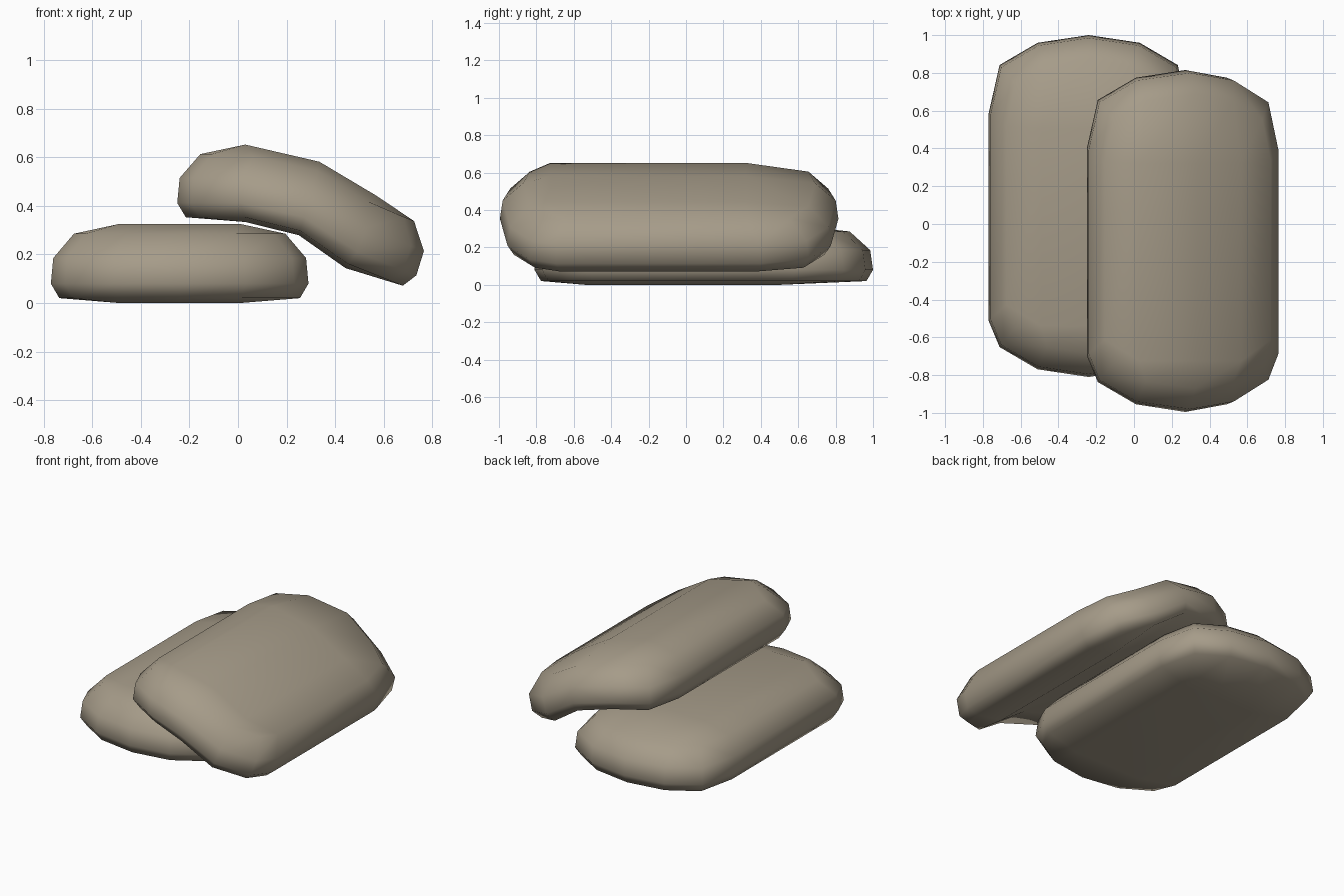
import bpy, bmesh
from mathutils import Vector

cube = bpy.data.objects.get("Cube")
if cube:
    bpy.data.objects.remove(cube, do_unlink=True)

# Sackcloth colour
cloth = bpy.data.materials.new("sand cloth")
cloth.use_nodes = True
colour = (0.38, 0.33, 0.25, 1)
cloth.diffuse_color = colour
bsdf = cloth.node_tree.nodes["Principled BSDF"]
bsdf.inputs["Base Color"].default_value = colour
bsdf.inputs["Roughness"].default_value = 0.9

# Bag shape: half width, half length and height of each level
LEVELS = [(0.495, 0.87, 0.02), (0.53, 0.905, 0.08),
          (0.52, 0.89, 0.185), (0.435, 0.78, 0.285)]
THICK = 0.325
END_X = [-0.89, -0.51, 0, 0.51, 0.89]
END_Y = [0.825, 0.955, 1, 0.955, 0.825]
SIDE_Y = {1: -0.67, 2: 0.2, 3: 0.54}
FLAT_X = [0, -0.25, 0, 0.25, 0]
FLAT_Y = [0, -0.635, 0.18, 0.41, 0]


def bag_point(i, j, k):
    """Point of a flat filled bag for grid column i, row j, level k."""
    w, l, z = LEVELS[k]
    if j in (0, 4):
        return Vector((END_X[i] * w, END_Y[i] * l * (-1 if j == 0 else 1), z))
    if i in (0, 4):
        return Vector((w if i else -w, SIDE_Y[j] * l, z))
    return Vector((FLAT_X[i], FLAT_Y[j], THICK if k == 3 else 0))


def drape(p):
    """Bend a bag across its width so that its left side hangs down."""
    spine = [Vector((0.03, 0.4925)), Vector((0.2925, 0.43)), Vector((0.505, 0.293))]
    up = [Vector((0, 0.98)), Vector((0.26, 0.93)), Vector((0.385, 0.92))]
    t = (p.x + 0.25) / 0.25
    if t <= 0:
        c, n = spine[0] + Vector((p.x + 0.25, 0)), up[0]
    elif t >= 2:
        c, n = spine[2] + (p.x - 0.25) * Vector((0.93, -0.37)), up[2]
    else:
        s = 0 if t < 1 else 1
        c, n = spine[s].lerp(spine[s + 1], t - s), up[s].lerp(up[s + 1], t - s)
    q = c + n * (p.z - THICK / 2)
    return Vector((q.x, p.y, q.y))


def make_bag(name, place):
    bm = bmesh.new()
    verts = {}

    def v(i, j, k):
        if (i, j, k) not in verts:
            verts[i, j, k] = bm.verts.new(place(bag_point(i, j, k)))
        return verts[i, j, k]

    # Top and bottom
    for k in (0, 3):
        for i in range(4):
            for j in range(4):
                bm.faces.new([v(i, j, k), v(i + 1, j, k), v(i + 1, j + 1, k), v(i, j + 1, k)])
    # Ends and sides
    for k in range(3):
        for a in range(4):
            for b in (0, 4):
                bm.faces.new([v(a, b, k), v(a + 1, b, k), v(a + 1, b, k + 1), v(a, b, k + 1)])
                bm.faces.new([v(b, a, k), v(b, a + 1, k), v(b, a + 1, k + 1), v(b, a, k + 1)])
    bmesh.ops.recalc_face_normals(bm, faces=bm.faces)
    for f in bm.faces:
        f.smooth = True
    mesh = bpy.data.meshes.new(name)
    bm.to_mesh(mesh)
    bm.free()
    mesh.materials.append(cloth)
    obj = bpy.data.objects.new(name, mesh)
    bpy.context.collection.objects.link(obj)
    return obj


make_bag("lower_sandbag", lambda p: p + Vector((-0.24, 0.095, 0)))
make_bag("upper_sandbag", lambda p: drape(p) + Vector((0, -0.09, 0)))
